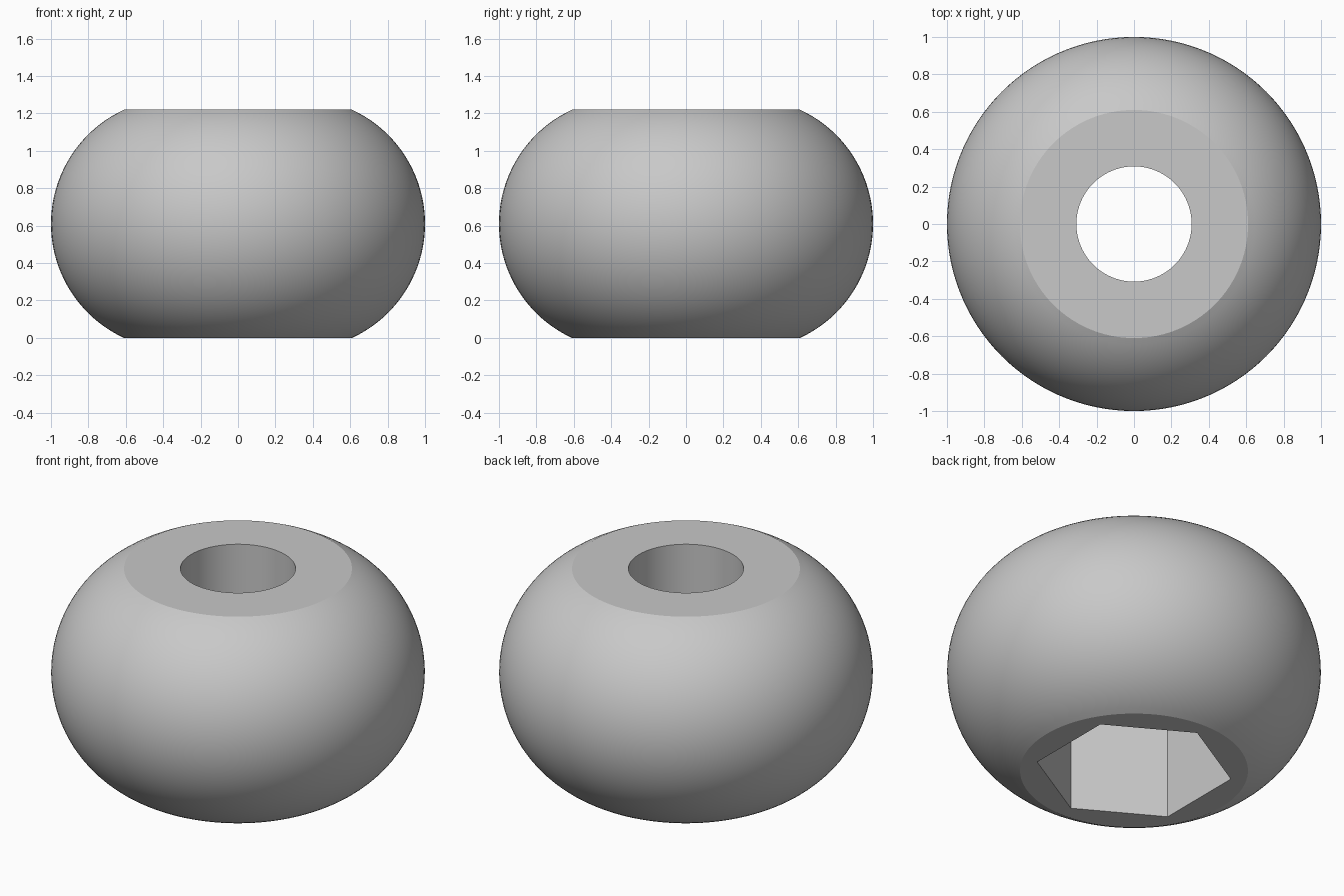
import bpy, bmesh
from math import sin, cos, pi, asin, radians

cube = bpy.data.objects.get("Cube")
if cube:
    bpy.data.objects.remove(cube, do_unlink=True)

SEGMENTS = 120            # multiple of six, so the hexagon corners land on vertices
HEIGHT = 1.22
HALF = HEIGHT / 2
ARC_RADIUS = 0.672        # bulging side
ARC_CENTRE = 1 - ARC_RADIUS
HOLE_RADIUS = 0.308
HEX_RADIUS = 0.526        # to the corners
SHOULDER = HALF           # ceiling of the hexagonal pocket


def round_section(radius):
    return lambda angle: radius


def hex_section(radius):
    """Distance to a hexagon with corners on the y axis."""
    def distance(angle):
        off_middle = angle % (pi / 3) - pi / 6
        return radius * cos(pi / 6) / cos(off_middle + pi / 6 if off_middle < 0 else off_middle - pi / 6)
    return distance


# Closed outline: bulging side, bore, shoulder, hexagonal pocket
tilt = asin(HALF / ARC_RADIUS)
steps = 40
outline = []
for i in range(steps + 1):
    a = -tilt + 2 * tilt * i / steps
    outline.append((round_section(ARC_CENTRE + ARC_RADIUS * cos(a)), HALF + ARC_RADIUS * sin(a)))
outline += [
    (round_section(HOLE_RADIUS), HEIGHT),
    (round_section(HOLE_RADIUS), SHOULDER),
    (hex_section(HEX_RADIUS), SHOULDER),
    (hex_section(HEX_RADIUS), 0),
]

# Sweep the outline around the axis
bm = bmesh.new()
rings = []
for section, z in outline:
    ring = []
    for s in range(SEGMENTS):
        angle = 2 * pi * s / SEGMENTS
        r = section(angle)
        ring.append(bm.verts.new((r * cos(angle), r * sin(angle), z)))
    rings.append(ring)
for k, lower in enumerate(rings):
    upper = rings[(k + 1) % len(rings)]
    for s in range(SEGMENTS):
        t = (s + 1) % SEGMENTS
        bm.faces.new((lower[s], lower[t], upper[t], upper[s]))
bmesh.ops.recalc_face_normals(bm, faces=bm.faces)

mesh = bpy.data.meshes.new("knob_body")
bm.to_mesh(mesh)
bm.free()
knob = bpy.data.objects.new("knob_body", mesh)
bpy.context.collection.objects.link(knob)

# Plain grey
grey = bpy.data.materials.new("plain_grey")
grey.use_nodes = True
colour = (0.58, 0.58, 0.58, 1)
grey.diffuse_color = colour
grey.node_tree.nodes["Principled BSDF"].inputs["Base Color"].default_value = colour
mesh.materials.append(grey)

# Smooth sides with crisp rims
bpy.ops.object.select_all(action="DESELECT")
knob.select_set(True)
bpy.context.view_layer.objects.active = knob
bpy.ops.object.shade_smooth_by_angle(angle=radians(15))
